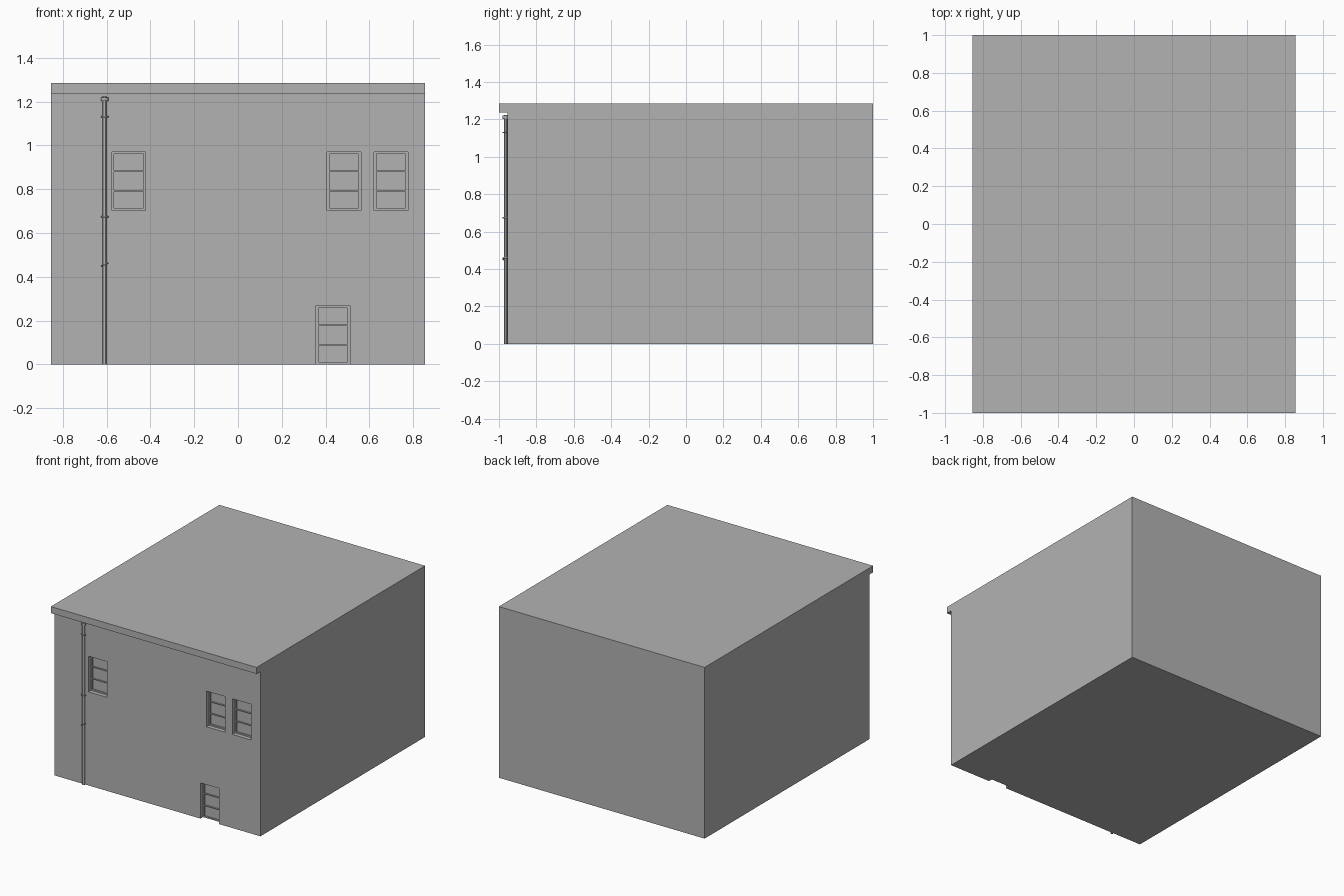
import bpy, math
from mathutils import Vector

cube = bpy.data.objects.get("Cube")
if cube:
    bpy.data.objects.remove(cube, do_unlink=True)

HALF_W, WALL_Y, EAVE_Z, TOP_Z = 0.855, -0.955, 1.237, 1.286
RECESS, FRAME = 0.04, 0.01

grey = bpy.data.materials.new("plain_grey")
grey.use_nodes = True
colour = (0.45, 0.45, 0.45, 1)
grey.diffuse_color = colour
grey.node_tree.nodes["Principled BSDF"].inputs["Base Color"].default_value = colour


def box(name, low, high):
    """Axis-aligned box between two corners."""
    low, high = Vector(low), Vector(high)
    bpy.ops.mesh.primitive_cube_add(size=1)
    ob = bpy.context.object
    ob.name = name
    for v in ob.data.vertices:
        v.co = (low + high) / 2 + v.co * (high - low)
    ob.data.materials.append(grey)
    return ob


def tube(name, x, y, z, radius, height, tilt=0):
    """Upright cylinder, optionally tilted sideways."""
    bpy.ops.mesh.primitive_cylinder_add(
        vertices=12, radius=radius, depth=height,
        location=(x, y, z), rotation=(0, tilt, 0))
    ob = bpy.context.object
    ob.name = name
    ob.data.materials.append(grey)
    bpy.ops.object.shade_smooth_by_angle()
    return ob


def join(name, parts):
    bpy.ops.object.select_all(action='DESELECT')
    for p in parts:
        p.select_set(True)
    bpy.context.view_layer.objects.active = parts[0]
    bpy.ops.object.join()
    parts[0].name = name
    return parts[0]


def window(name, x, z, width=0.154, height=0.268):
    """Recess cut into the wall, holding a frame with two crossbars."""
    x2, top = x + width, z + height
    below = z if z > 0 else -0.05
    cutter = box(name + "_cutter", (x, WALL_Y - 0.05, below),
                 (x2, WALL_Y + RECESS, top))
    cut = building.modifiers.new(name, 'BOOLEAN')
    cut.operation, cut.solver, cut.object = 'DIFFERENCE', 'EXACT', cutter
    bpy.context.view_layer.objects.active = building
    bpy.ops.object.modifier_apply(modifier=cut.name)
    bpy.data.objects.remove(cutter, do_unlink=True)

    front, back = WALL_Y + RECESS - 0.01, WALL_Y + RECESS + 0.002
    parts = [box("bar", (a, front, z), (a + FRAME, back, top))
             for a in (x, x2 - FRAME)]
    parts += [box("bar", (x + FRAME, front, b), (x2 - FRAME, back, b + FRAME))
              for b in (z, top - FRAME)]
    for i in (1, 2):
        mid = z + height * i / 3
        parts.append(box("bar", (x + FRAME, front, mid - 0.003),
                         (x2 - FRAME, back, mid + 0.003)))
    join(name, parts)


# Main block with the overhanging eave along the front, as one extruded profile
profile = [(WALL_Y, 0), (1, 0), (1, TOP_Z), (-1, TOP_Z),
           (-1, EAVE_Z), (WALL_Y, EAVE_Z)]
n = len(profile)
verts = [(s * HALF_W, y, z) for s in (1, -1) for y, z in profile]
faces = [tuple(range(n)), tuple(reversed(range(n, 2 * n)))]
faces += [(i, i + n, (i + 1) % n + n, (i + 1) % n) for i in range(n)]
mesh = bpy.data.meshes.new("building")
mesh.from_pydata(verts, [], faces)
mesh.materials.append(grey)
building = bpy.data.objects.new("building", mesh)
bpy.context.collection.objects.link(building)

# Windows: three upstairs, one at ground level
window("upper_window_right", -0.576, 0.703)
window("upper_window_middle", 0.407, 0.703)
window("upper_window_left", 0.622, 0.703)
window("ground_window", 0.357, 0)

# Downpipe with its head, collars and a tilted joint
PX, PY = -0.609, -0.964
tube("downpipe", PX, PY, 0.612, 0.009, 1.224)
tube("pipe_head", PX, PY, 1.211, 0.017, 0.018)
for i, z in enumerate((1.13, 0.675)):
    tube(f"pipe_collar_{i + 1}", PX, PY, z, 0.018, 0.007)
tube("pipe_joint", PX, PY, 0.455, 0.018, 0.005, math.radians(-25))
